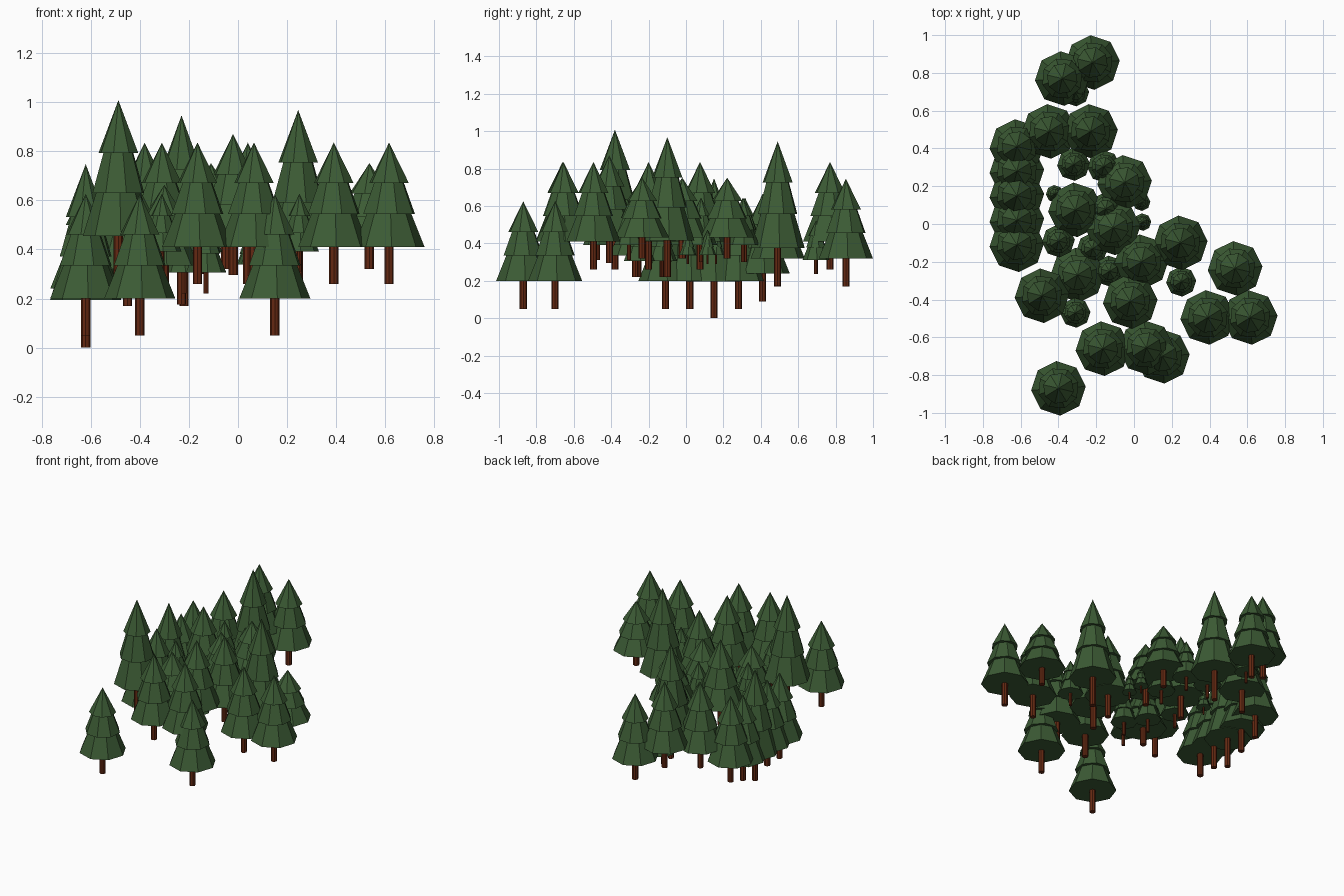
import bpy, bmesh, math

if "Cube" in bpy.data.objects:
    bpy.data.objects.remove(bpy.data.objects["Cube"])

def material(name, rgb):
    m = bpy.data.materials.new(name)
    m.diffuse_color = (*rgb, 1)
    m.use_nodes = True
    m.node_tree.nodes["Principled BSDF"].inputs["Base Color"].default_value = m.diffuse_color
    return m

GREEN = material("pine_green", (0.045, 0.105, 0.035))
BROWN = material("bark_brown", (0.13, 0.022, 0.006))


def frustum(bm, n, z0, z1, r0, r1, turn=0):
    """Closed n-sided ring shape; comes to a point when r1 is 0."""
    def ring(z, r):
        return [bm.verts.new((r * math.cos(turn + math.tau * i / n),
                              r * math.sin(turn + math.tau * i / n), z)) for i in range(n)]
    low = ring(z0, r0)
    bm.faces.new(low[::-1])
    if r1:
        high = ring(z1, r1)
        bm.faces.new(high)
    else:
        tip = bm.verts.new((0, 0, z1))
    for i in range(n):
        j = (i + 1) % n
        bm.faces.new((low[i], low[j], high[j], high[i]) if r1 else (low[i], low[j], tip))


def mesh(name, mat, shapes):
    bm = bmesh.new()
    for s in shapes:
        frustum(bm, *s)
    me = bpy.data.meshes.new(name)
    bm.to_mesh(me)
    bm.free()
    me.materials.append(mat)
    return me


# foliage: three stacked tiers, each starting a little inside the one below
trunk = mesh("trunk", BROWN, [(8, 0, .17, .019, .019)])
foliage = mesh("foliage", GREEN, [(8, .15, .30, .145, .085, .07),
                                  (8, .285, .42, .11, .06, .3),
                                  (8, .41, .575, .083, 0, .55)])


def plant(spots, foot, width=1, height=1):
    for x, y in spots:
        for me in (trunk, foliage):
            ob = bpy.data.objects.new("tree_" + me.name, me)
            ob.location = (x, y, foot)
            ob.scale = (width, width, height)
            bpy.context.collection.objects.link(ob)


# left column, evenly spaced, tall tree in the middle
for i in range(5):
    plant([(-.62, -.11 + .13 * i)], .09 if i == 4 else 0 if i == 2 else .05,
          height=1.3 if i == 2 else 1)

# full trees, grouped by ground level
plant([(-.40, -.87), (.15, -.70)], .05)
plant([(-.22, .855), (-.45, .49)], .17)
plant([(-.38, .77), (-.31, .075), (.04, -.2), (.39, -.495), (.615, -.495),
       (-.165, -.66), (.065, -.655)], .26)
plant([(-.02, -.41)], .295)

# tall trees
plant([(-.23, .49)], .175, height=1.34)
plant([(.245, -.1)], .22, height=1.3)
plant([(-.487, -.38)], .26, height=1.3)

# squat trees
plant([(-.30, -.27)], .22, height=.77)
plant([(-.05, .22), (-.11, -.02), (.535, -.235)], .32, height=.75)

# saplings
plant([(-.32, .315), (-.16, .305), (-.40, -.09), (-.15, .08)], .3, .6, .6)
plant([(-.22, -.13), (-.13, -.25)], .22, .57, .57)
plant([(-.31, .695)], .235, .5, .5)
plant([(.25, -.305), (-.31, -.47)], .31, .55, .55)
plant([(.045, .01), (.04, .115), (-.42, .16)], .29, .32, .32)
